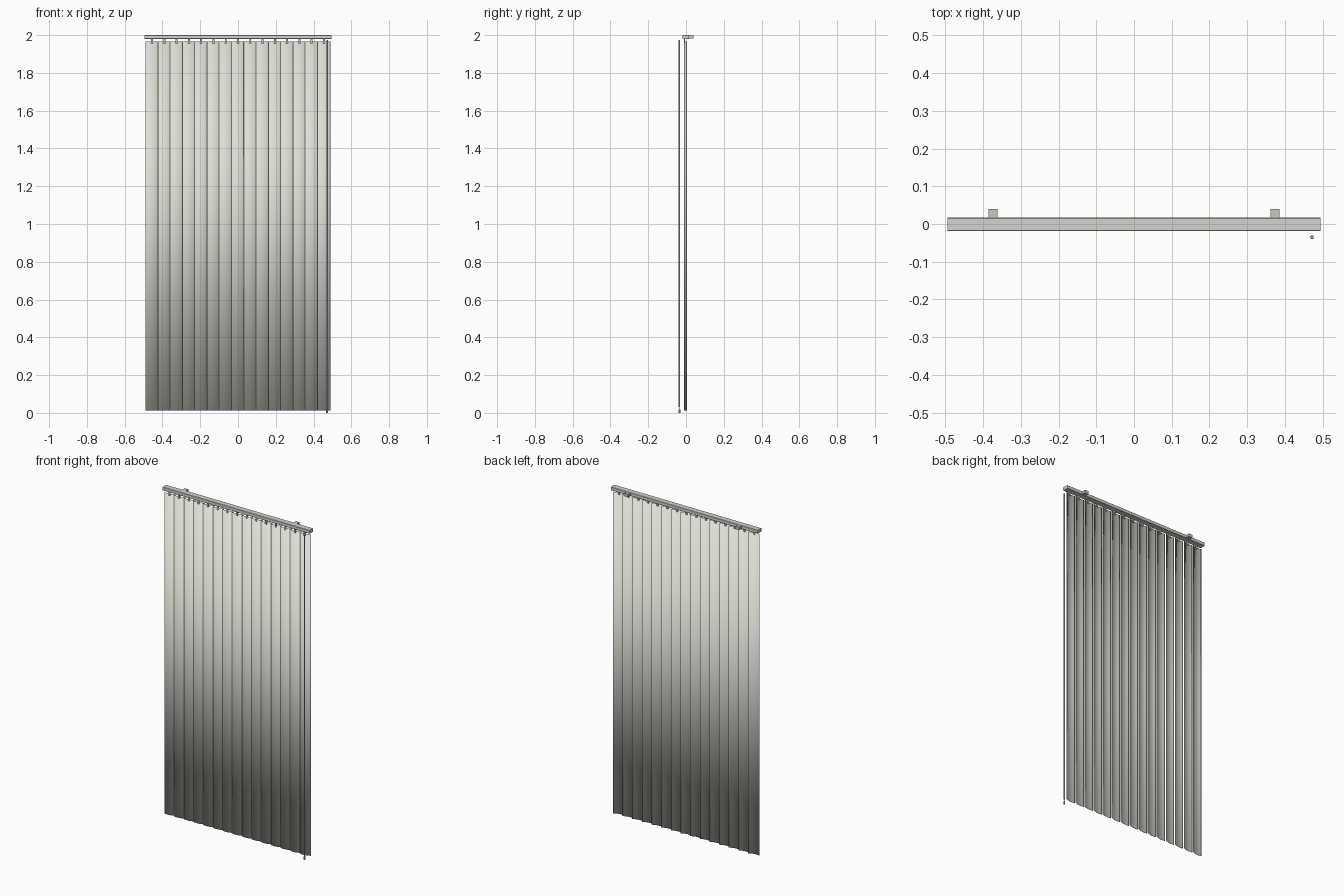
import bpy, bmesh, math

if "Cube" in bpy.data.objects:
    bpy.data.objects.remove(bpy.data.objects["Cube"])

def material(name, col):
    m = bpy.data.materials.new(name)
    m.diffuse_color = (*col, 1)
    m.use_nodes = True
    m.node_tree.nodes["Principled BSDF"].inputs["Base Color"].default_value = m.diffuse_color
    return m

CREAM = material("cream_fabric", (0.74, 0.74, 0.68))
RAIL = material("pale_grey_rail", (0.66, 0.66, 0.62))
GREY = material("light_grey_plastic", (0.58, 0.58, 0.56))

def finish(bm, name, mat, smooth=False):
    bmesh.ops.recalc_face_normals(bm, faces=bm.faces)
    me = bpy.data.meshes.new(name)
    bm.to_mesh(me)
    bm.free()
    me.materials.append(mat)
    for p in me.polygons:
        p.use_smooth = smooth
    ob = bpy.data.objects.new(name, me)
    bpy.context.collection.objects.link(ob)
    return ob

def prism(name, pts, lo, hi, axis, mat, smooth=False):
    """Extrude a closed profile along x (profile is y,z) or z (profile is x,y)."""
    bm = bmesh.new()
    place = (lambda p, t: (t, p[0], p[1])) if axis == 'x' else (lambda p, t: (p[0], p[1], t))
    a = [bm.verts.new(place(p, lo)) for p in pts]
    b = [bm.verts.new(place(p, hi)) for p in pts]
    n = len(pts)
    for i in range(n):
        j = (i + 1) % n
        bm.faces.new((a[i], a[j], b[j], b[i]))
    bm.faces.new(a)
    bm.faces.new(b)
    return finish(bm, name, mat, smooth)

def box(name, x0, x1, y0, y1, z0, z1, mat):
    return prism(name, [(x0, y0), (x1, y0), (x1, y1), (x0, y1)], z0, z1, 'z', mat)

def rod(name, x, y, r, z0, z1, mat, n=10):
    pts = [(x + r * math.cos(2 * math.pi * i / n), y + r * math.sin(2 * math.pi * i / n)) for i in range(n)]
    return prism(name, pts, z0, z1, 'z', mat)

# head rail with slightly chamfered long edges, plus end caps
c = 0.002
y0, y1, z0, z1 = -0.019, 0.017, 1.979, 2.0
profile = [(y0 + c, z0), (y1 - c, z0), (y1, z0 + c), (y1, z1 - c),
           (y1 - c, z1), (y0 + c, z1), (y0, z1 - c), (y0, z0 + c)]
prism("head_rail", profile, -0.491, 0.491, 'x', RAIL)
for s, side in ((-1, "left"), (1, "right")):
    prism("end_cap_" + side, profile, s * 0.491, s * 0.494, 'x', RAIL)
    # wall brackets behind the rail
    box("wall_bracket_" + side, s * 0.374 - 0.012, s * 0.374 + 0.012, 0.016, 0.04, 1.981, 1.999, GREY)

# vertical vanes: thin bowed strips, each turned slightly so that they overlap
TILT, HALF, BOW, THICK, SEG = math.radians(9), 0.0348, 0.007, 0.0012, 8
def vane_profile(cx, cy):
    front, back = [], []
    for i in range(SEG + 1):
        u = -1 + 2 * i / SEG
        for off, row in ((0, front), (THICK, back)):
            x, y = u * HALF, -BOW * (1 - u * u) + off
            row.append((cx + x * math.cos(TILT) - y * math.sin(TILT),
                        cy + x * math.sin(TILT) + y * math.cos(TILT)))
    return front + back[::-1]

for i in range(15):
    x = (i - 7) * 0.065
    prism(f"vane_{i + 1}", vane_profile(x, -0.002), 0.012, 1.966, 'z', CREAM, smooth=True)
    # carrier clip hanging from the rail
    box(f"carrier_{i + 1}", x - 0.005, x + 0.005, -0.011, -0.004, 1.955, 1.981, GREY)

# tilt wand with a thin neck and a small tip
rod("wand", 0.472, -0.035, 0.004, 0.03, 1.975, GREY)
rod("wand_neck", 0.472, -0.035, 0.0015, 0.015, 0.032, GREY)
rod("wand_tip", 0.472, -0.035, 0.005, 0.0, 0.018, GREY)
